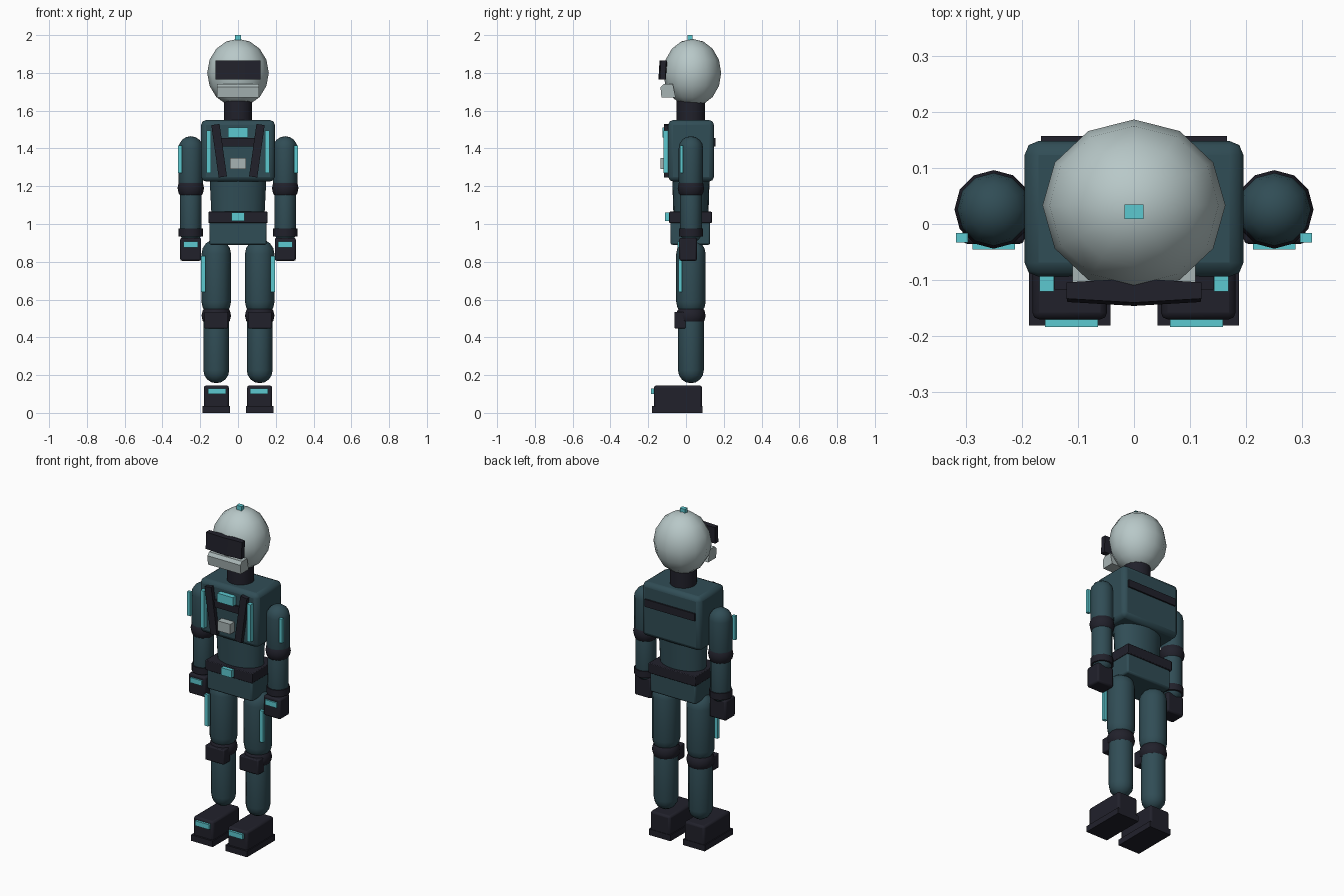
import bpy, bmesh, math
from mathutils import Matrix, Vector

if "Cube" in bpy.data.objects:
    bpy.data.objects.remove(bpy.data.objects["Cube"])


def material(name, rgb):
    m = bpy.data.materials.new(name)
    m.diffuse_color = (*rgb, 1)
    m.use_nodes = True
    m.node_tree.nodes["Principled BSDF"].inputs["Base Color"].default_value = m.diffuse_color
    return m


TEAL = material("dark teal", (0.030, 0.074, 0.092))
DARK = material("near black", (0.015, 0.015, 0.024))
CYAN = material("glow cyan", (0.107, 0.578, 0.631))
SHELL = material("pale shell", (0.479, 0.578, 0.578))
GREY = material("plate grey", (0.39, 0.456, 0.456))
YC = 0.026  # depth of the body axis


def finish(name, bm, mat, bevel=0.0, angle=40, segments=2):
    me = bpy.data.meshes.new(name)
    bmesh.ops.recalc_face_normals(bm, faces=bm.faces[:])
    bm.to_mesh(me)
    bm.free()
    me.materials.append(mat)
    ob = bpy.data.objects.new(name, me)
    bpy.context.collection.objects.link(ob)
    bpy.ops.object.select_all(action='DESELECT')
    ob.select_set(True)
    bpy.context.view_layer.objects.active = ob
    bpy.ops.object.shade_smooth_by_angle(angle=math.radians(angle))
    if bevel:
        mod = ob.modifiers.new("bevel", 'BEVEL')
        mod.width, mod.segments = bevel, segments
    return ob


def box(name, x, y, z, mat, bevel=0.0, tilt=None, segments=2):
    """Box from (min, max) ranges on each axis, optionally rotated about its centre."""
    bm = bmesh.new()
    bmesh.ops.create_cube(bm, size=1)
    size = Vector((abs(x[1] - x[0]), y[1] - y[0], z[1] - z[0]))
    mid = Vector((sum(x) / 2, sum(y) / 2, sum(z) / 2))
    rot = Matrix.Rotation(tilt[0], 4, tilt[1]) if tilt else Matrix()
    bm.transform(Matrix.Translation(mid) @ rot @ Matrix.Diagonal((*size, 1)))
    return finish(name, bm, mat, bevel, segments=segments)


def lathe(name, cx, rings, mat, ry=1.0, sides=12, angle=40, cy=YC):
    """Round solid through (radius, height) rings; zero radius makes a pole."""
    bm = bmesh.new()
    loops = []
    for r, z in rings:
        n = sides if r > 1e-5 else 1
        loops.append([bm.verts.new((cx + r * math.cos(2 * math.pi * i / sides),
                                    cy + r * ry * math.sin(2 * math.pi * i / sides), z))
                      for i in range(n)])
    for a, b in zip(loops, loops[1:]):
        for i in range(sides):
            j = (i + 1) % sides
            quad = [a[i % len(a)], a[j % len(a)], b[j % len(b)], b[i % len(b)]]
            bm.faces.new(list(dict.fromkeys(quad)))
    for end in (loops[0], loops[-1]):
        if len(end) > 1:
            bm.faces.new(end)
    return finish(name, bm, mat, angle=angle)


def dome(r, z, height, up, steps=4):
    pts = [(r * math.cos(a), z + up * height * math.sin(a))
           for a in (math.pi / 2 * k / steps for k in range(steps + 1))]
    return pts if up > 0 else pts[::-1]


def capsule(name, cx, r, z0, z1, mat):
    lathe(name, cx, dome(r, z0 + r, r, -1) + dome(r, z1 - r, r, 1), mat, angle=60)


def ball(name, cx, r, rz, z, mat, ry=1.0, cy=YC):
    lathe(name, cx, dome(r, z, rz, -1) + dome(r, z, rz, 1)[1:], mat, ry, angle=60, cy=cy)


# Head, visor, mask and top light
ball("head", 0, 0.163, 0.18, 1.80, SHELL, ry=0.94, cy=0.033)
box("top_light", (-0.017, 0.017), (0.009, 0.035), (1.965, 2.0), CYAN)
bm = bmesh.new()
plan = [(-0.12, -0.136), (0, -0.143), (0.12, -0.136), (0.12, -0.107), (0, -0.1), (-0.12, -0.107)]
low = [bm.verts.new((x * 0.99, y - 0.003, 1.765)) for x, y in plan]
high = [bm.verts.new((x, y + 0.003, 1.865)) for x, y in plan]
for i in range(6):
    j = (i + 1) % 6
    bm.faces.new((low[i], low[j], high[j], high[i]))
for a, b, c, d in ((0, 1, 4, 5), (1, 2, 3, 4)):
    for v in (low, high):
        bm.faces.new((v[a], v[b], v[c], v[d]))
finish("visor", bm, DARK, angle=20)
bm = bmesh.new()
side = [(-0.13, 1.67), (-0.135, 1.725), (-0.118, 1.742), (-0.07, 1.742), (-0.055, 1.67)]
face = bm.faces.new([bm.verts.new((-0.11, y, z)) for y, z in side])
ext = bmesh.ops.extrude_face_region(bm, geom=[face])
bmesh.ops.translate(bm, vec=(0.22, 0, 0),
                    verts=[g for g in ext['geom'] if isinstance(g, bmesh.types.BMVert)])
finish("mask", bm, GREY, angle=20)
lathe("neck", 0, [(0.075, 1.53), (0.075, 1.65)], DARK, sides=16)

# Torso
box("chest", (-0.195, 0.195), (-0.094, 0.148), (1.225, 1.55), TEAL, 0.025)
lathe("waist", 0, [(0.14, 1.04), (0.15, 1.24)], TEAL, ry=0.66, sides=20)
box("pelvis", (-0.152, 0.152), (-0.082, 0.128), (0.89, 1.03), TEAL, 0.01)
box("belt", (-0.157, 0.157), (-0.089, 0.137), (1.005, 1.065), DARK, 0.004)
box("buckle", (-0.035, 0.035), (-0.111, -0.085), (1.015, 1.06), CYAN)
box("chest_band", (-0.10, 0.10), (-0.105, -0.085), (1.41, 1.455), DARK)
box("back_band", (-0.166, 0.166), (0.14, 0.157), (1.41, 1.455), DARK)
box("chest_light", (-0.052, 0.052), (-0.124, -0.09), (1.457, 1.51), CYAN)
box("chest_plate", (-0.042, 0.042), (-0.135, -0.09), (1.29, 1.35), GREY)

# Paired parts
for s, tag in ((-1, "left"), (1, "right")):
    def sx(a, b):
        return tuple(sorted((s * a, s * b)))

    box(f"strap_{tag}", sx(0.078, 0.122), (-0.117, -0.085), (1.248, 1.528), DARK,
        tilt=(s * math.radians(8), 'Y'))
    box(f"chest_strip_{tag}", sx(0.143, 0.168), (-0.12, -0.085), (1.27, 1.495), CYAN)

    # Arm
    ax = s * 0.25
    capsule(f"upper_arm_{tag}", ax, 0.065, 1.16, 1.465, TEAL)
    ball(f"elbow_{tag}", ax, 0.07, 0.07, 1.19, DARK)
    capsule(f"forearm_{tag}", ax, 0.058, 0.90, 1.22, TEAL)
    lathe(f"cuff_{tag}", ax, [(0.064, 0.935), (0.064, 0.975)], DARK)
    box(f"hand_{tag}", sx(0.195, 0.306), (-0.036, 0.058), (0.805, 0.927), DARK, 0.01)
    box(f"hand_light_{tag}", sx(0.212, 0.288), (-0.045, -0.03), (0.876, 0.907), CYAN)
    box(f"arm_strip_{tag}", sx(0.296, 0.317), (-0.033, -0.016), (1.27, 1.415), CYAN)

    # Leg
    lx = s * 0.115
    capsule(f"thigh_{tag}", lx, 0.078, 0.51, 0.92, TEAL)
    ball(f"knee_{tag}", lx, 0.078, 0.07, 0.515, DARK)
    box(f"knee_pad_{tag}", sx(0.052, 0.178), (-0.062, 0.0), (0.447, 0.535), DARK, 0.006)
    capsule(f"shin_{tag}", lx, 0.068, 0.157, 0.56, TEAL)
    box(f"thigh_strip_{tag}", sx(0.172, 0.195), (-0.04, -0.022), (0.64, 0.83), CYAN)

    # Shoe
    box(f"shoe_{tag}", sx(0.048, 0.181), (-0.17, 0.085), (0.01, 0.145), DARK, 0.012)
    box(f"sole_{tag}", sx(0.042, 0.187), (-0.181, 0.088), (0.0, 0.036), DARK)
    box(f"shoe_light_{tag}", sx(0.064, 0.159), (-0.184, -0.16), (0.1, 0.13), CYAN)
